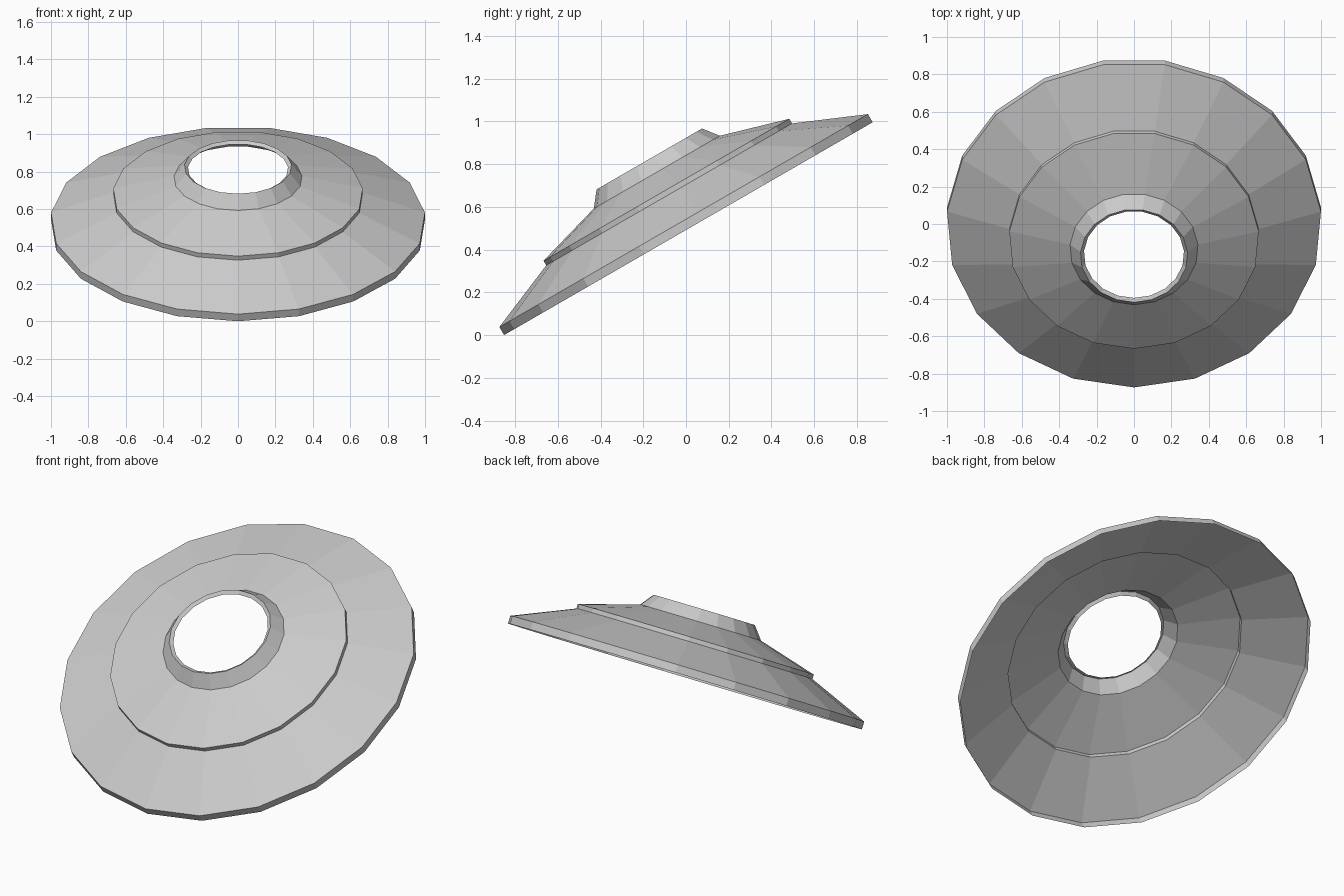
import bpy, bmesh
from math import pi, radians
from mathutils import Matrix, Vector

if "Cube" in bpy.data.objects:
    bpy.data.objects.remove(bpy.data.objects["Cube"])

SIDES = 19
TILT = radians(30)

# Shell profile as (radius, height): outer rim, skirt, step, cone, collar, inward lip
profile = [(1.003, 0.0), (1.003, 0.044), (0.669, 0.184), (0.669, 0.209),
           (0.343, 0.303), (0.287, 0.374), (0.268, 0.360)]

# Revolve the profile into an open shell, one corner facing the front
bm = bmesh.new()
verts = [bm.verts.new((0, -r, h)) for r, h in profile]
edges = [bm.edges.new(pair) for pair in zip(verts, verts[1:])]
bmesh.ops.spin(bm, geom=verts + edges, cent=(0, 0, 0), axis=(0, 0, 1),
               angle=2 * pi, steps=SIDES, use_merge=True)
bmesh.ops.remove_doubles(bm, verts=bm.verts, dist=0.0005)

# Make the faces point outward
bm.normal_update()
skirt = max(bm.faces, key=lambda f: f.calc_area())
if skirt.normal.z < 0:
    bmesh.ops.reverse_faces(bm, faces=bm.faces)

# Tip the disc up at the back, then rest it on the floor and centre it
bm.transform(Matrix.Rotation(TILT, 4, 'X'))
ys = [v.co.y for v in bm.verts]
low = min(v.co.z for v in bm.verts)
bm.transform(Matrix.Translation(Vector((0, -(min(ys) + max(ys)) / 2, -low))))

mesh = bpy.data.meshes.new("disc_shade")
bm.to_mesh(mesh)
bm.free()
bpy.context.collection.objects.link(bpy.data.objects.new("disc_shade", mesh))
